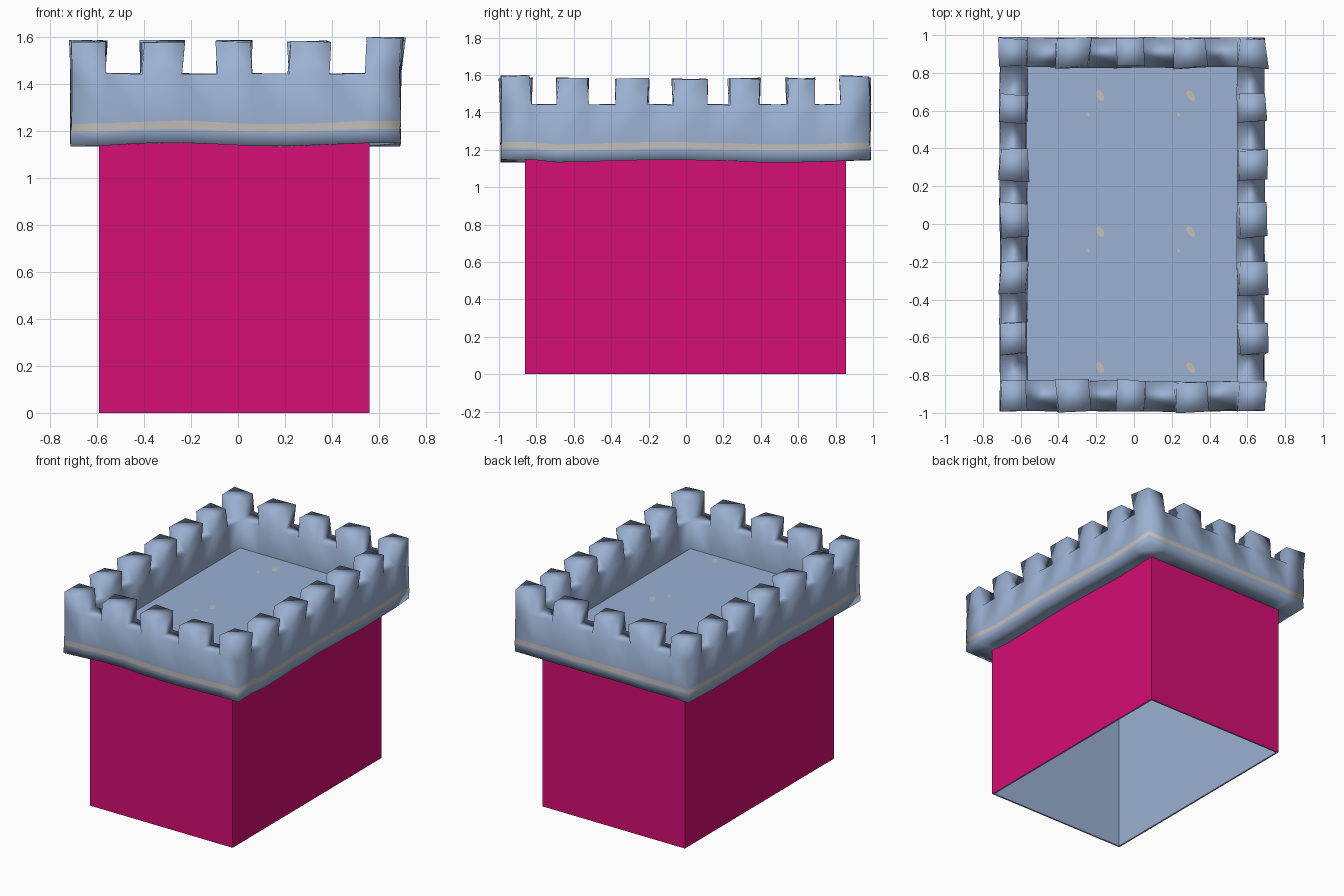
import bpy, bmesh, math, random

if "Cube" in bpy.data.objects:
    bpy.data.objects.remove(bpy.data.objects["Cube"])
random.seed(4)


def material(name, rgb):
    lin = [((c / 255 + 0.055) / 1.055) ** 2.4 if c > 10 else c / 255 / 12.92 for c in rgb]
    m = bpy.data.materials.new(name)
    m.diffuse_color = (*lin, 1)
    m.use_nodes = True
    m.node_tree.nodes["Principled BSDF"].inputs["Base Color"].default_value = m.diffuse_color
    return m


STONE = material("blue_stone", (155, 177, 210))
PINK = material("pink_wall", (214, 14, 115))
TRIM = material("beige_trim", (196, 191, 186))


def make(name, bm, mats, smooth=False):
    me = bpy.data.meshes.new(name)
    for f in bm.faces:
        f.smooth = smooth
    bm.to_mesh(me)
    bm.free()
    for m in mats:
        me.materials.append(m)
    ob = bpy.data.objects.new(name, me)
    bpy.context.collection.objects.link(ob)
    return ob


X0, X1, Y0, Y1 = -0.59, 0.56, -0.862, 0.855


def rect(bm, x0, x1, y0, y1, z):
    return [bm.verts.new(p) for p in ((x0, y0, z), (x1, y0, z), (x1, y1, z), (x0, y1, z))]


def sides(bm, lo, hi, inward=False):
    for i in range(4):
        j = (i + 1) % 4
        f = bm.faces.new((lo[i], lo[j], hi[j], hi[i]))
        if inward:
            f.normal_flip()


# Tower body: open pink walls
bm = bmesh.new()
sides(bm, rect(bm, X0, X1, Y0, Y1, 0), rect(bm, X0, X1, Y0, Y1, 1.19))
make("tower_wall", bm, [PINK])

# Inner lining: rim, blue inside walls and the roof floor
bm = bmesh.new()
t = 0.012
FLOOR = 1.24
rim = rect(bm, X0, X1, Y0, Y1, 0)
low = rect(bm, X0 + t, X1 - t, Y0 + t, Y1 - t, 0)
top = rect(bm, X0 + t, X1 - t, Y0 + t, Y1 - t, FLOOR)
sides(bm, rim, low, True)
sides(bm, low, top, True)
bm.faces.new(top)
make("inner_lining_and_roof", bm, [STONE])

# Small painted flecks on the roof floor
bm = bmesh.new()
for row in (0.68, -0.04, -0.76):
    for col in (-0.18, 0.30):
        for dx, dy, a, b in ((0, 0, 0.032, 0.019), (-0.064, -0.1, 0.012, 0.008)):
            if row + dy < -0.82:
                continue
            vs = []
            for k in range(10):
                u = a * math.cos(k * math.tau / 10)
                v = b * math.sin(k * math.tau / 10)
                vs.append(bm.verts.new((col + dx + (u + v) * 0.64, row + dy + (v - u) * 0.77, FLOOR + 0.003)))
            bm.faces.new(vs)
make("roof_flecks", bm, [TRIM])

# Battlements: ring of cells, every second cell carries a merlon
XS = [-0.71, -0.565, -0.41, -0.235, -0.09, 0.06, 0.215, 0.385, 0.545, 0.69]
YS = [-0.99, -0.83, -0.69, -0.52, -0.375, -0.205, -0.07, 0.11, 0.23, 0.39, 0.54, 0.69, 0.83, 0.985]
ZS = [1.14, 1.20, 1.235, 1.442, 1.58]
NX, NY = len(XS) - 1, len(YS) - 1


def filled(i, j, k):
    if not (0 <= i < NX and 0 <= j < NY and 0 <= k < 4):
        return False
    ring = i in (0, NX - 1) or j in (0, NY - 1)
    return ring and (k < 3 or (i % 2 == 0 and j % 2 == 0))


bm = bmesh.new()
cache = {}


def vert(i, j, k):
    if (i, j, k) not in cache:
        x, y, z = XS[i], YS[j], ZS[k]
        wave = 0.008 * math.cos(7 * (x + 0.27)) if j in (0, 1) else 0.008 * math.cos(5 * (y + 0.1))
        w = (0.004, 0.004, 0.004, 0.006, 0.012)[k]
        r = lambda: random.uniform(-w, w)
        inner = i in (1, NX - 1) or j in (1, NY - 1)
        if inner and k < 3:
            w = 0
        if k < 3:
            z += wave
        elif k == 4 and i >= NX - 1:
            x += 0.012
        if k == 4 and i >= NX - 1 and j in (0, 1, NY - 1, NY):
            z += 0.015
        cache[i, j, k] = bm.verts.new((x + r(), y + r(), z + r() * 0.5))
    return cache[i, j, k]


for i in range(NX):
    for j in range(NY):
        for k in range(4):
            if not filled(i, j, k):
                continue
            for axis in range(3):
                for s in (0, 1):
                    n = [i, j, k]
                    n[axis] += 1 if s else -1
                    if filled(*n):
                        continue
                    quad = []
                    for a, b in ((0, 0), (1, 0), (1, 1), (0, 1)):
                        c = [i, j, k]
                        c[axis] += s
                        c[(axis + 1) % 3] += a
                        c[(axis + 2) % 3] += b
                        quad.append(vert(*c))
                    f = bm.faces.new(quad if s else quad[::-1])
                    # Beige stripe on the outer faces of the second course
                    outside = n[0] in (-1, NX) or n[1] in (-1, NY)
                    f.material_index = 1 if k == 1 and outside else 0
make("battlements", bm, [STONE, TRIM], smooth=True)
